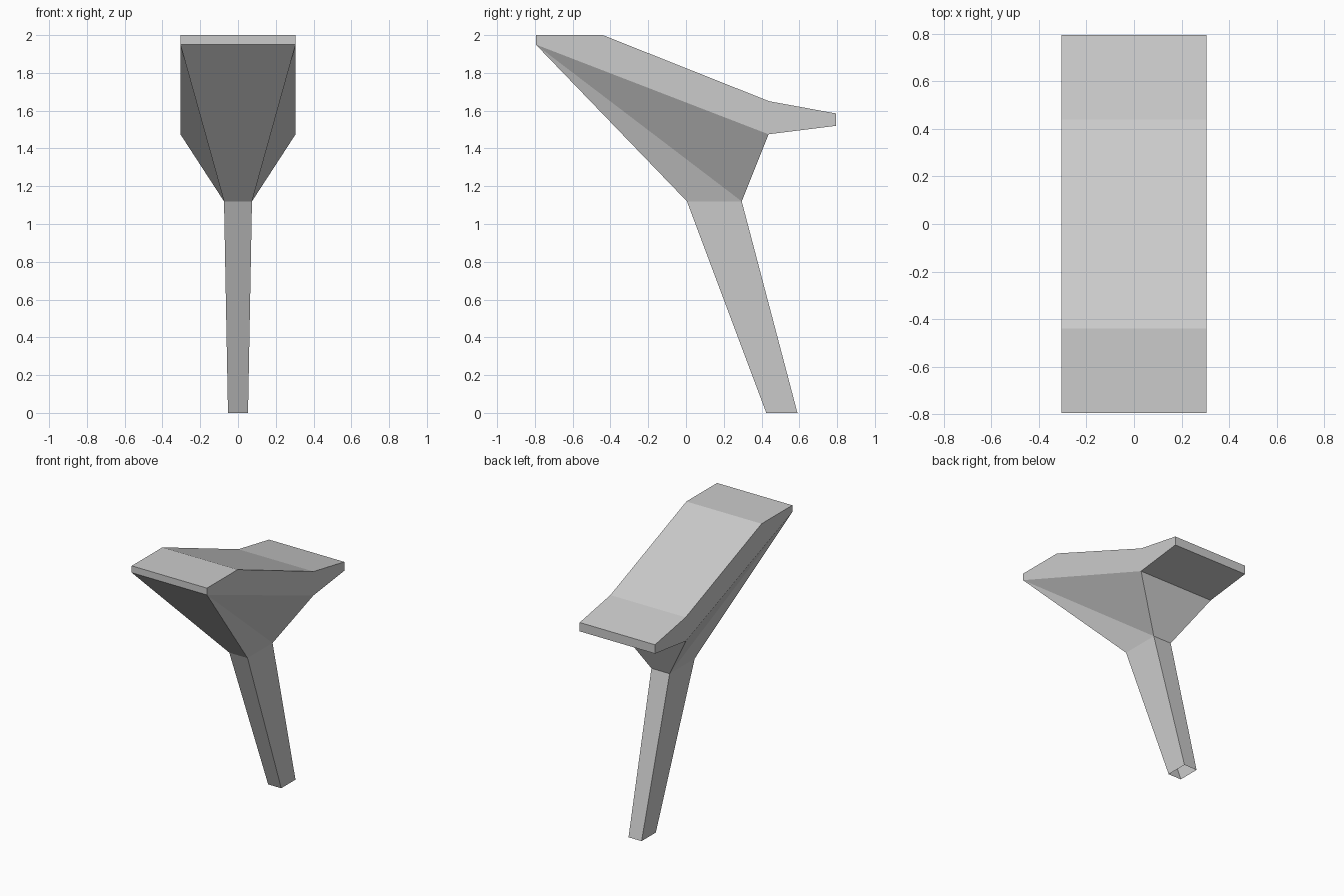
import bpy

cube = bpy.data.objects.get("Cube")
if cube:
    bpy.data.objects.remove(cube, do_unlink=True)

grey = bpy.data.materials.new("light_grey")
grey.use_nodes = True
grey.diffuse_color = (0.6, 0.6, 0.6, 1)
grey.node_tree.nodes["Principled BSDF"].inputs["Base Color"].default_value = (0.6, 0.6, 0.6, 1)


def build(name, verts, faces):
    mesh = bpy.data.meshes.new(name)
    mesh.from_pydata(verts, [], faces)
    mesh.materials.append(grey)
    obj = bpy.data.objects.new(name, mesh)
    bpy.context.collection.objects.link(obj)


def ring(half, front, back):
    """Four corners, from front right round to back right; front and back are (y, z)."""
    return [(-half, *front), (half, *front), (half, *back), (-half, *back)]


# Key cross-sections
HEAD, NECK, FOOT = 0.305, 0.074, 0.053
head_front, head_back = (-0.795, 1.95), (0.437, 1.475)
neck_front, neck_back = (0.005, 1.12), (0.295, 1.12)
foot_front, foot_back = (0.425, 0), (0.59, 0)

# Slanted top slab: side profile extruded across x, open where the bracket joins
profile = [head_front, head_back, (0.795, 1.52), (0.795, 1.585),
           (0.44, 1.65), (-0.44, 2), (-0.795, 2)]
n = len(profile)
verts = [(x, y, z) for x in (-HEAD, HEAD) for y, z in profile]
sides = [tuple(reversed(range(n))), tuple(range(n, 2 * n))]
strips = [(i, (i + 1) % n, (i + 1) % n + n, i + n) for i in range(1, n)]
build("top_slab", verts, sides + strips)

# Tapering bracket with its sides folded along a diagonal
build("support_bracket",
      ring(NECK, neck_front, neck_back) + ring(HEAD, head_front, head_back),
      [(0, 1, 5, 4), (2, 3, 7, 6),
       (1, 2, 5), (2, 6, 5), (0, 4, 3), (3, 4, 7)])

# Leaning hollow leg, open at the foot
build("leg",
      ring(FOOT, foot_front, foot_back) + ring(NECK, neck_front, neck_back),
      [(i, (i + 1) % 4, (i + 1) % 4 + 4, i + 4) for i in range(4)])
